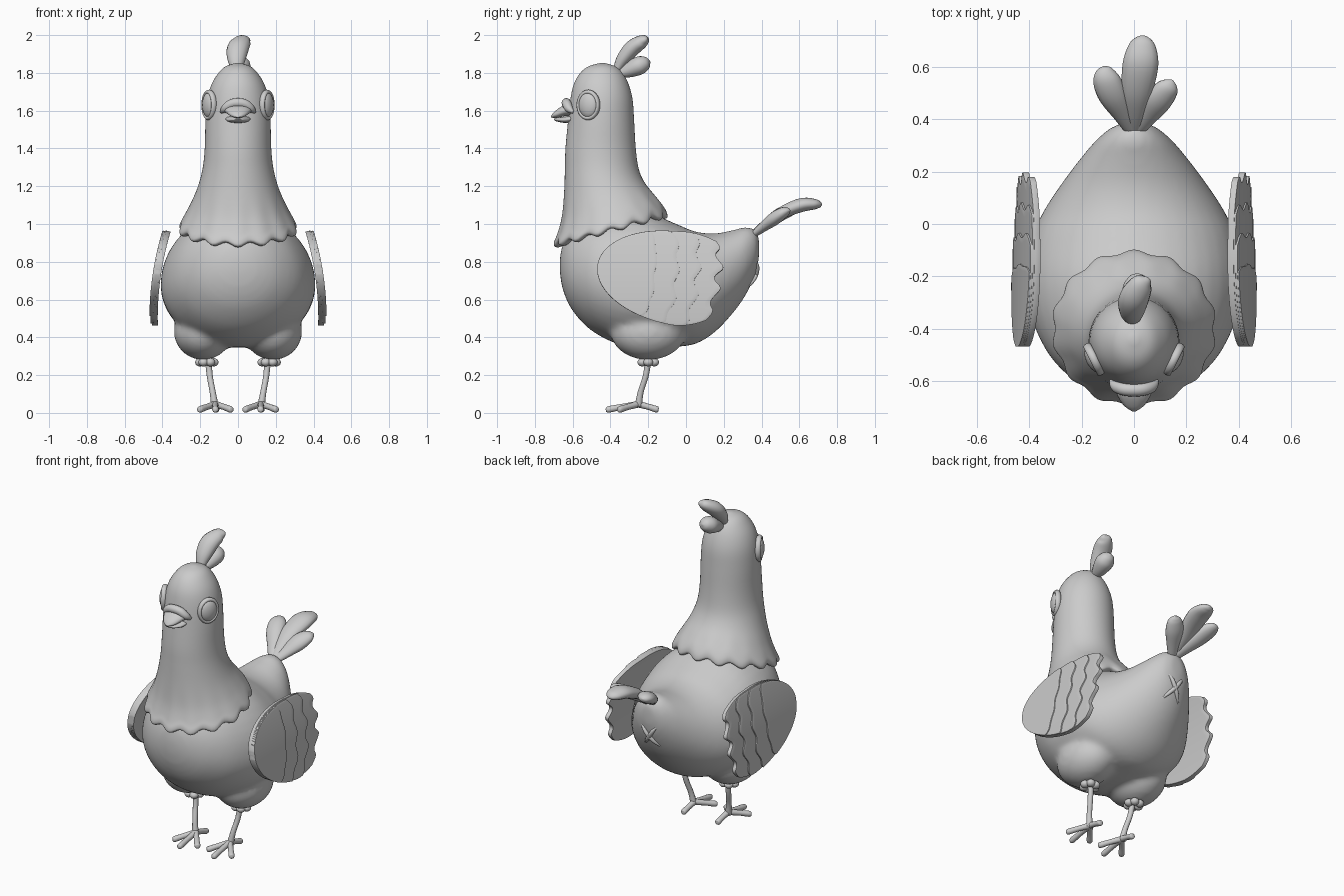
import bpy, bmesh, math
from mathutils import Vector, Matrix

if "Cube" in bpy.data.objects:
    bpy.data.objects.remove(bpy.data.objects["Cube"])

grey = bpy.data.materials.new("plain grey")
grey.diffuse_color = (0.6, 0.6, 0.6, 1)
grey.use_nodes = True
grey.node_tree.nodes["Principled BSDF"].inputs["Base Color"].default_value = grey.diffuse_color


def finish(bm, name, smooth=True):
    bmesh.ops.recalc_face_normals(bm, faces=bm.faces)
    for f in bm.faces:
        f.smooth = smooth
    me = bpy.data.meshes.new(name)
    bm.to_mesh(me)
    bm.free()
    me.materials.append(grey)
    ob = bpy.data.objects.new(name, me)
    bpy.context.collection.objects.link(ob)
    return ob


def loft(bm, rings, cap=True):
    vs = [[bm.verts.new(p) for p in r] for r in rings]
    n = len(vs[0])
    for a, b in zip(vs, vs[1:]):
        for i in range(n):
            bm.faces.new((a[i], a[(i + 1) % n], b[(i + 1) % n], b[i]))
    if cap:
        bm.faces.new(vs[0])
        bm.faces.new(vs[-1])


def spline(pts, steps):
    """Catmull-Rom interpolation of tuples of any length."""
    out = []
    for i in range(len(pts) - 1):
        q = [pts[max(i - 1, 0)], pts[i], pts[i + 1], pts[min(i + 2, len(pts) - 1)]]
        for s in range(steps):
            t = s / steps
            out.append([0.5 * (2 * b + (c - a) * t + (2 * a - 5 * b + 4 * c - d) * t * t
                               + (3 * b - a - 3 * c + d) * t ** 3) for a, b, c, d in zip(*q)])
    return out + [list(pts[-1])]


def tube(bm, pts, flat=1.0, side=(1, 0, 0), steps=5, n=14):
    """Tapered tube through (x, y, z, radius); flat squashes it across `side`."""
    path = spline(pts, steps)
    rings = []
    for i, p in enumerate(path):
        a, b = path[max(i - 1, 0)], path[min(i + 1, len(path) - 1)]
        d = (Vector(b[:3]) - Vector(a[:3])).normalized()
        v = d.cross(Vector(side)).normalized()
        u = v.cross(d)
        r = max(p[3], 0.002)
        rings.append([Vector(p[:3]) + r * (u * math.cos(t) + v * flat * math.sin(t))
                      for t in (2 * math.pi * k / n for k in range(n))])
    loft(bm, rings)


def ball(bm, c, r, rot=None):
    m = Matrix.Translation(c) @ (rot or Matrix()) @ Matrix.Diagonal((*r, 1))
    bmesh.ops.create_uvsphere(bm, u_segments=28, v_segments=16, radius=1, matrix=m)


# Body: sections along y (y, bottom, top, half width), fused with the thighs
bm = bmesh.new()
sections = [(-.668, .74, .82, .04), (-.65, .645, .90, .125), (-.6, .54, .98, .225), (-.5, .435, 1.05, .325),
            (-.35, .36, 1.07, .395), (-.2, .345, 1.06, .41), (-.05, .35, 1.0, .39), (.05, .365, .96, .345),
            (.15, .425, .95, .28), (.25, .53, .968, .205), (.32, .63, .985, .145), (.37, .74, .965, .085),
            (.387, .83, .92, .035)]
rings = []
for y, zb, zt, w in spline(sections, 4):
    zc = zb + (zt - zb) * 0.46
    rings.append([(w * math.cos(t), y, zc + (zt - zc if math.sin(t) > 0 else zc - zb) * math.sin(t))
                  for t in (2 * math.pi * k / 40 for k in range(40))])
loft(bm, rings)
for s in (-1, 1):
    ball(bm, (s * .185, -.2, .43), (.155, .2, .15))
body = finish(bm, "body")
rm = body.modifiers.new("fuse", 'REMESH')
rm.mode, rm.voxel_size, rm.use_smooth_shade = 'VOXEL', 0.016, True
sm = body.modifiers.new("soften", 'SMOOTH')
sm.factor, sm.iterations = 0.5, 10

# Head and neck: (height, front y, back y, half width), ending in a tilted scalloped hem
bm = bmesh.new()
prof = [(1.852, -.455, -.43, .012), (1.835, -.515, -.375, .065), (1.80, -.56, -.335, .103),
        (1.74, -.594, -.304, .14), (1.66, -.612, -.283, .163), (1.55, -.624, -.275, .172),
        (1.4, -.638, -.266, .176), (1.29, -.641, -.25, .188), (1.2, -.645, -.215, .215),
        (1.12, -.655, -.165, .255), (1.06, -.675, -.125, .29), (1.025, -.69, -.108, .307),
        (1.0, -.69, -.108, .305), (.995, -.66, -.14, .275), (1.03, -.6, -.2, .2)]
rings = []
for z, yf, yb, w in spline(prof, 4):
    k = min(1, max(0, (1.3 - z) / .27))
    k = k * k * (3 - 2 * k)
    ring = []
    for i in range(112):
        t = 2 * math.pi * i / 112
        wave = math.cos(14 * t) * k ** 3
        rad = 1 + .025 * wave
        c = math.cos(t)                      # c = 1 faces the front
        ring.append((w * rad * math.sin(t), (yf + yb) / 2 - (yb - yf) / 2 * c * rad,
                     z - .012 * wave - k * (.03 + .075 * c)))
    rings.append(ring)
loft(bm, rings)
finish(bm, "head_and_neck")

# Eyes: dome with a rounded rim
for s, side in ((-1, "left"), (1, "right")):
    bm = bmesh.new()
    c = Vector((s * .153, -.517, 1.63))
    nrm = Vector((s * .89, -.45, 0))
    tan = Vector((s * .45, .89, 0))
    rot = Matrix((tan, (0, 0, 1), nrm)).transposed().to_4x4()
    ball(bm, c, (.055, .068, .03), rot)
    rings = []
    for i in range(36):
        t = 2 * math.pi * i / 36
        o = tan * math.cos(t) * .9 + Vector((0, 0, 1.08 * math.sin(t)))
        rings.append([c + o * (.064 + .011 * math.cos(q)) + nrm * .016 * math.sin(q)
                      for q in (2 * math.pi * j / 10 for j in range(10))])
    loft(bm, rings + rings[:1], cap=False)
    bmesh.ops.remove_doubles(bm, verts=bm.verts, dist=1e-5)
    finish(bm, side + "_eye")

# Beak: upper and lower halves under an arched brow
bm = bmesh.new()
tube(bm, [(0, -.59, 1.605, .078), (0, -.64, 1.6, .07), (0, -.69, 1.578, .042), (0, -.715, 1.566, .008)], .42)
finish(bm, "upper_beak")
bm = bmesh.new()
tube(bm, [(0, -.59, 1.56, .068), (0, -.64, 1.552, .062), (0, -.685, 1.553, .035), (0, -.7, 1.555, .008)], .28)
finish(bm, "lower_beak")
bm = bmesh.new()
tube(bm, [(-.088, -.598, 1.592, .008), (-.068, -.62, 1.612, .022), (-.03, -.632, 1.638, .025),
          (.03, -.632, 1.638, .025), (.068, -.62, 1.612, .022), (.088, -.598, 1.592, .008)], side=(0, 1, 0))
finish(bm, "beak_brow")

# Crest and tail feathers
feathers = {
    "crest_tall": ([(-.005, -.37, 1.81, .025), (-.008, -.335, 1.87, .048), (.0, -.285, 1.93, .058),
                    (.025, -.235, 1.965, .047), (.045, -.212, 1.978, .025), (.05, -.203, 1.982, .004)], .75),
    "crest_short": ([(0, -.36, 1.79, .02), (.005, -.3, 1.815, .045), (.012, -.245, 1.84, .055),
                     (.016, -.205, 1.855, .035), (.018, -.19, 1.86, .004)], .9),
    "tail_middle": ([(0, .34, .935, .022), (.005, .42, 1.0, .042), (.012, .51, 1.06, .06),
                     (.025, .61, 1.1, .068), (.032, .68, 1.105, .052), (.035, .71, 1.102, .028),
                     (.036, .72, 1.1, .004)], .55),
    "tail_left": ([(0, .34, .935, .022), (-.04, .42, .995, .042), (-.08, .49, 1.045, .056),
                   (-.105, .55, 1.075, .052), (-.115, .59, 1.085, .03), (-.118, .602, 1.088, .004)], .65),
    "tail_right": ([(0, .34, .93, .022), (.05, .41, .985, .04), (.09, .47, 1.03, .055),
                    (.125, .515, 1.06, .046), (.14, .538, 1.07, .027), (.147, .55, 1.073, .004)], .65),
}
for name, (pts, flat) in feathers.items():
    bm = bmesh.new()
    tube(bm, pts, flat)
    finish(bm, name)

# Crossed stitch under the tail
bm = bmesh.new()
for s in (-1, 1):
    tube(bm, [(-s * .065, .315, .655, .004), (-s * .03, .35, .695, .011), (0, .37, .732, .013),
              (s * .03, .377, .775, .011), (s * .06, .365, .815, .004)])
finish(bm, "rump_cross")


# Wings: overlapping curved plates with wavy rear edges
def wing_layer(name, s, back, wave, phase, lift, thick):
    bm = bmesh.new()
    nu, nv, y0 = 30, 40, -.468
    grid = []
    for i in range(nu + 1):
        u = (i / nu) ** 1.7
        row = []
        for j in range(nv + 1):
            v = j / nv
            yb = back + .05 * (v - .5) + wave * math.sin(v * 6.6 * math.pi + phase) - .05 * (2 * v - 1) ** 4
            y = y0 + u * (yb - y0)
            h = .248 * math.sqrt(max(0, 1 - ((y + .04) / .43) ** 2)) if y < -.04 else .248 - 1.3 * (y + .04) ** 2
            zc = .71 + .12 * max(0, -y - .05)
            z = zc + max(h, .004) * (2 * v - 1)
            x = .437 - .32 * max(0, z - .5) ** 2 - .6 * max(0, .5 - z) ** 2
            row.append(bm.verts.new((s * (x + lift), y, z)))
        grid.append(row)
    for i in range(nu):
        for j in range(nv):
            bm.faces.new((grid[i][j], grid[i + 1][j], grid[i + 1][j + 1], grid[i][j + 1]))
    ob = finish(bm, name)
    so = ob.modifiers.new("thickness", 'SOLIDIFY')
    so.thickness, so.offset = thick, 0
    be = ob.modifiers.new("round_edge", 'BEVEL')
    be.width, be.segments, be.limit_method, be.angle_limit = .007, 2, 'ANGLE', math.radians(50)


for s, side in ((-1, "left"), (1, "right")):
    wing_layer(side + "_wing_rear", s, .17, .02, 0.4, .0, .024)
    wing_layer(side + "_wing_middle", s, .06, .016, 1.2, .008, .022)
    wing_layer(side + "_wing_front", s, -.05, .011, 2.0, .016, .021)
    wing_layer(side + "_wing_shoulder", s, -.165, .005, 0.5, .022, .020)

    # Legs with a ruffled cuff and four toes
    bm = bmesh.new()
    for k in range(6):
        a = math.pi * k / 3
        ball(bm, (s * .165 + .036 * math.cos(a), -.2 + .036 * math.sin(a), .268), (.026, .026, .022))
    finish(bm, side + "_leg_cuff")
    bm = bmesh.new()
    tube(bm, [(s * .158, -.198, .3, .018), (s * .15, -.212, .2, .016), (s * .134, -.24, .11, .016),
              (s * .122, -.252, .035, .02)])
    finish(bm, side + "_leg")
    bm = bmesh.new()
    for dx, y in ((0, -.425), (-.088, -.36), (.088, -.36), (.005, -.145)):
        x = s * .12
        tube(bm, [(x, -.252, .046, .018), (x + dx * .5, (y - .252) / 2, .032, .016),
                  (x + dx * .92, y * .92 - .02, .018, .017), (x + dx, y, .016, .006)], side=(.6, -.3, .74))
    finish(bm, side + "_foot")
